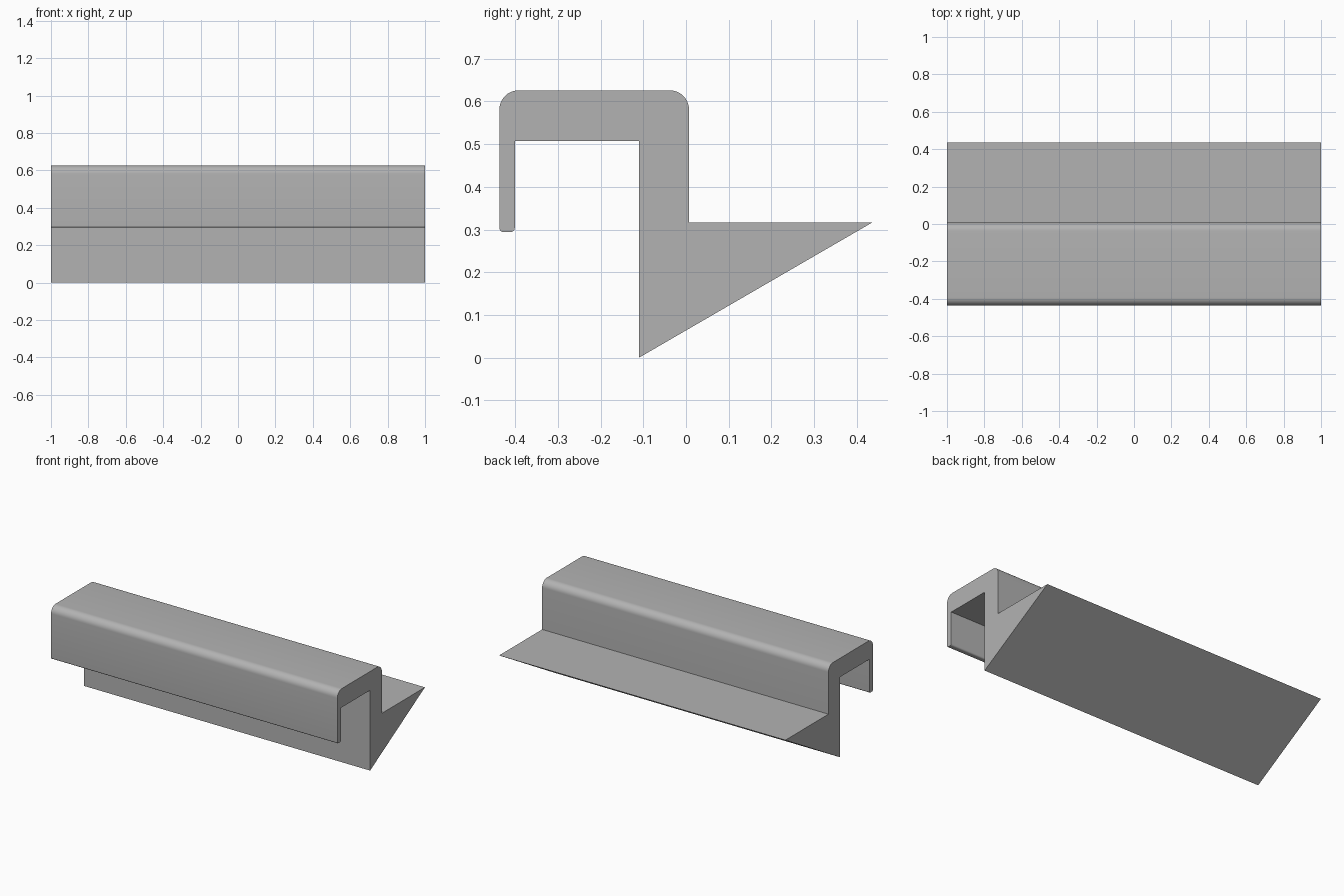
import bpy, bmesh, math
from mathutils import Vector

cube = bpy.data.objects.get("Cube")
if cube:
    bpy.data.objects.remove(cube, do_unlink=True)

# Single grey material
grey = bpy.data.materials.new("light_grey")
grey.use_nodes = True
colour = (0.45, 0.45, 0.45, 1)
grey.diffuse_color = colour
grey.node_tree.nodes["Principled BSDF"].inputs["Base Color"].default_value = colour

HALF_LENGTH = 1.0

# Hook-and-wedge section as (y, z, corner radius)
section = [
    (-0.11, 0.0, 0),        # wedge foot
    (0.437, 0.317, 0),      # wedge tip
    (0.007, 0.317, 0),      # inner corner of the ledge
    (0.007, 0.626, 0.045),  # top back
    (-0.437, 0.626, 0.045), # top front
    (-0.437, 0.294, 0.01),  # lip outside
    (-0.401, 0.294, 0.01),  # lip inside
    (-0.401, 0.507, 0),     # channel front
    (-0.11, 0.507, 0),      # channel back
]


def rounded(points, steps=10):
    """Replace each right-angled corner that has a radius with an arc."""
    out = []
    for i, (y, z, r) in enumerate(points):
        p = Vector((y, z))
        if r == 0:
            out.append(p)
            continue
        a = (Vector(points[i - 1][:2]) - p).normalized() * r
        b = (Vector(points[(i + 1) % len(points)][:2]) - p).normalized() * r
        for k in range(steps + 1):
            t = math.pi / 2 * k / steps
            out.append(p + a * (1 - math.sin(t)) + b * (1 - math.cos(t)))
    return out


# Extrude the section along the rail
bm = bmesh.new()
cap = bm.faces.new([bm.verts.new((-HALF_LENGTH, p.x, p.y)) for p in rounded(section)])
ext = bmesh.ops.extrude_face_region(bm, geom=[cap], use_keep_orig=True)
moved = [v for v in ext["geom"] if isinstance(v, bmesh.types.BMVert)]
bmesh.ops.translate(bm, verts=moved, vec=(2 * HALF_LENGTH, 0, 0))
bmesh.ops.recalc_face_normals(bm, faces=bm.faces)

mesh = bpy.data.meshes.new("hook_rail")
bm.to_mesh(mesh)
bm.free()
mesh.materials.append(grey)
rail = bpy.data.objects.new("hook_rail", mesh)
bpy.context.collection.objects.link(rail)

# Smooth the rounded corners, keep the rest crisp
bpy.ops.object.select_all(action="DESELECT")
rail.select_set(True)
bpy.context.view_layer.objects.active = rail
bpy.ops.object.shade_smooth_by_angle(angle=math.radians(30))
